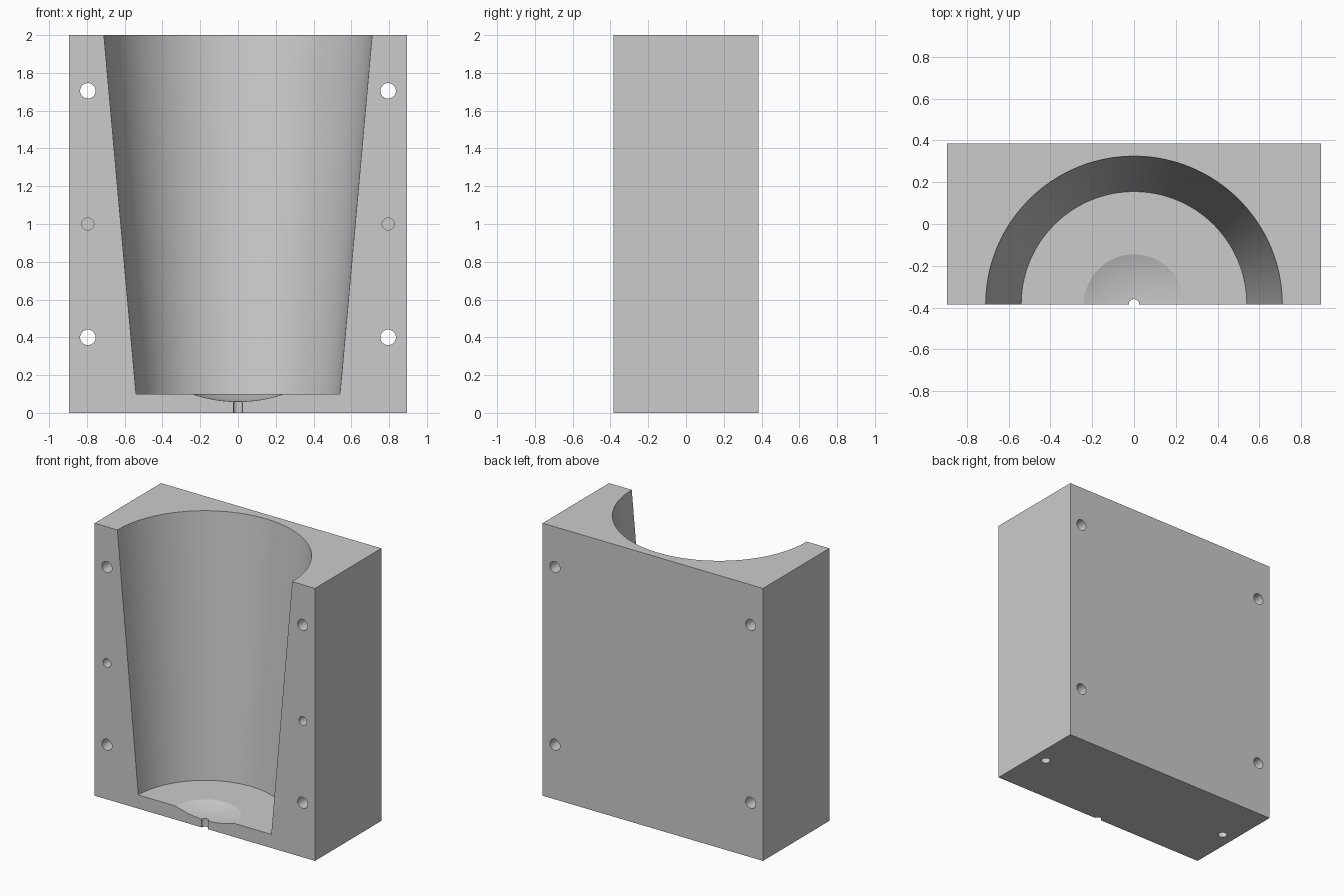
import bpy, bmesh, math
from mathutils import Matrix, Vector

cube = bpy.data.objects.get("Cube")
if cube:
    bpy.data.objects.remove(cube, do_unlink=True)

HX, HY, H = 0.895, 0.385, 2.0      # half width, half depth, height
FLOOR = 0.1                        # cavity floor height
HOLE_X = 0.795

grey = bpy.data.materials.new("light grey")
grey.use_nodes = True
grey.diffuse_color = (0.6, 0.6, 0.6, 1)
grey.node_tree.nodes["Principled BSDF"].inputs["Base Color"].default_value = (0.6, 0.6, 0.6, 1)


def make_object(name, bm):
    bmesh.ops.recalc_face_normals(bm, faces=bm.faces)
    mesh = bpy.data.meshes.new(name)
    bm.to_mesh(mesh)
    bm.free()
    mesh.materials.append(grey)
    obj = bpy.data.objects.new(name, mesh)
    bpy.context.collection.objects.link(obj)
    return obj


def drill(name, start, end, radius):
    """Cylinder cutter between two points."""
    a, b = Vector(start), Vector(end)
    turn = (b - a).to_track_quat('Z', 'Y').to_matrix().to_4x4()
    bm = bmesh.new()
    bmesh.ops.create_cone(bm, cap_ends=True, segments=40, radius1=radius, radius2=radius,
                          depth=(b - a).length,
                          matrix=Matrix.Translation((a + b) / 2) @ turn)
    return make_object(name, bm)


def lathe(name, profile, centre, steps):
    """Closed solid turned about a vertical axis; profile starts and ends on the axis."""
    bm = bmesh.new()
    verts = [bm.verts.new((r, 0, z)) for r, z in profile]
    edges = [bm.edges.new(pair) for pair in zip(verts, verts[1:])]
    bmesh.ops.spin(bm, geom=verts + edges, cent=(0, 0, 0), axis=(0, 0, 1),
                   angle=math.tau, steps=steps)
    bmesh.ops.remove_doubles(bm, verts=bm.verts, dist=1e-5)
    bmesh.ops.translate(bm, verts=bm.verts, vec=centre)
    return make_object(name, bm)


# Solid block
bm = bmesh.new()
bmesh.ops.create_cube(bm, size=1, matrix=Matrix.Translation((0, 0, H / 2))
                      @ Matrix.Diagonal((2 * HX, 2 * HY, H, 1)))
block = make_object("mould_half", bm)

# Tapered cavity with a dished floor and a small drain, as one turned cutter
dish_r, dish_d, drain_r = 0.24, 0.04, 0.025
ball = (dish_r ** 2 + dish_d ** 2) / (2 * dish_d)
profile = [(0, -0.1), (drain_r, -0.1)]
for i in range(11):
    r = drain_r + (dish_r - drain_r) * i / 10
    profile.append((r, FLOOR - dish_d + ball - math.sqrt(ball ** 2 - r ** 2)))
slope = (0.71 - 0.54) / (H - FLOOR)
profile += [(0.54, FLOOR), (0.71 + slope * 0.1, H + 0.1), (0, H + 0.1)]
cutters = [lathe("cavity_cutter", profile, (0, -HY, 0), 128)]

# Bolt holes right through, blind pin holes in the front and underside
for side in (-1, 1):
    x = side * HOLE_X
    for z in (0.4, 1.705):
        cutters.append(drill("bolt_hole_cutter", (x, -HY - 0.1, z), (x, HY + 0.1, z), 0.041))
    cutters.append(drill("front_pin_cutter", (x, -HY - 0.1, 1), (x, -HY + 0.2, 1), 0.032))
    cutters.append(drill("base_pin_cutter", (x, 0, -0.1), (x, 0, 0.2), 0.032))

# Cut the block, then drop the cutters
bpy.ops.object.select_all(action='DESELECT')
block.select_set(True)
bpy.context.view_layer.objects.active = block
for cutter in cutters:
    cutter.hide_render = True
    mod = block.modifiers.new("cut", 'BOOLEAN')
    mod.operation = 'DIFFERENCE'
    mod.solver = 'EXACT'
    mod.object = cutter
    bpy.ops.object.modifier_apply(modifier=mod.name)
    bpy.data.objects.remove(cutter, do_unlink=True)

# Smooth curved walls, crisp edges
bpy.ops.object.shade_smooth_by_angle(angle=math.radians(15))
